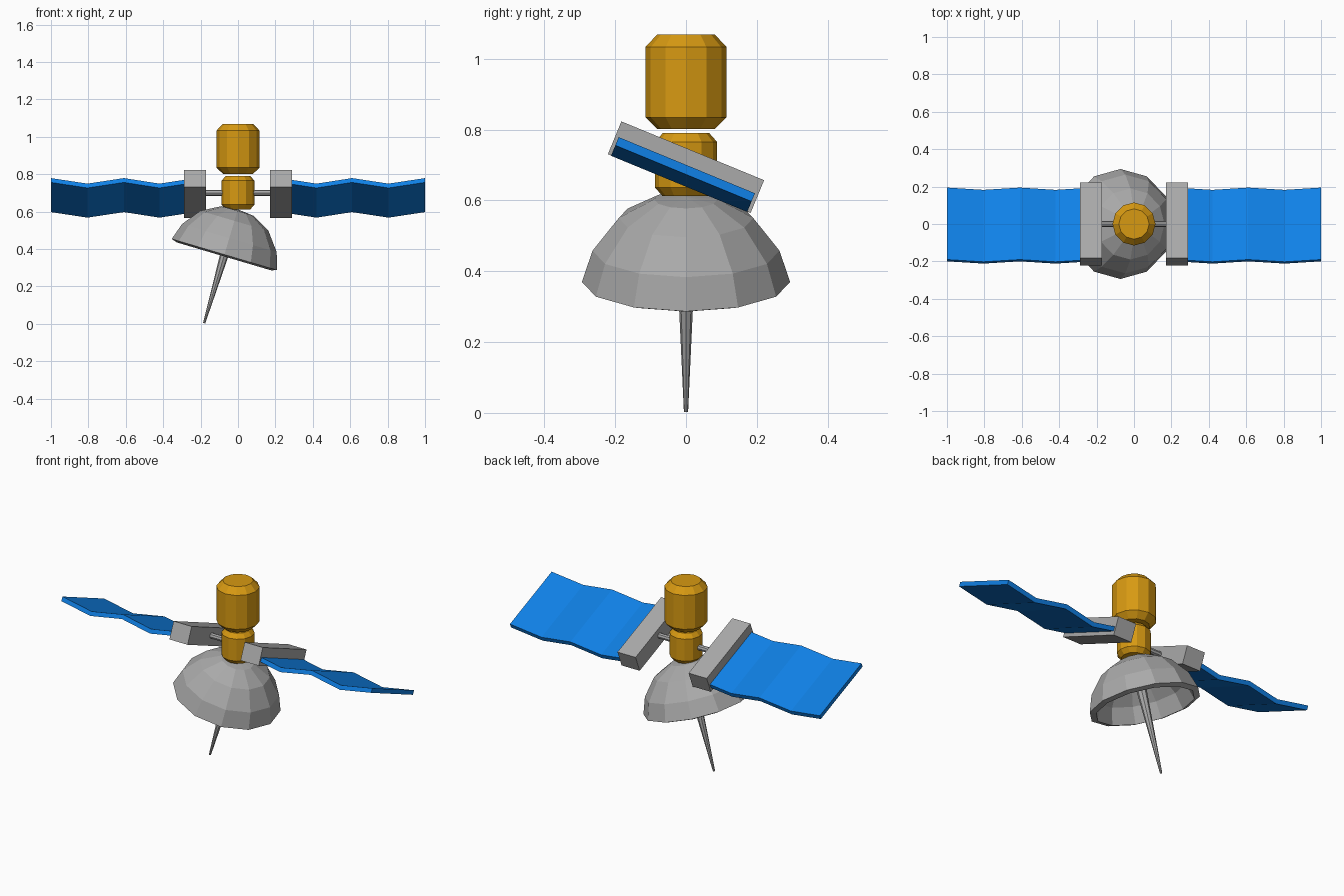
import bpy, bmesh, math
from mathutils import Matrix, Vector

if "Cube" in bpy.data.objects:
    bpy.data.objects.remove(bpy.data.objects["Cube"])


def material(name, col):
    m = bpy.data.materials.new(name)
    m.diffuse_color = (*col, 1)
    m.use_nodes = True
    m.node_tree.nodes["Principled BSDF"].inputs["Base Color"].default_value = m.diffuse_color
    return m


ORANGE = material("orange", (0.68, 0.32, 0.006))
GREY = material("grey", (0.40, 0.40, 0.40))
BLUE = material("blue", (0.005, 0.22, 0.80))


def finish(name, bm, mat, matrix=Matrix()):
    bmesh.ops.recalc_face_normals(bm, faces=bm.faces[:])
    me = bpy.data.meshes.new(name)
    bm.to_mesh(me)
    bm.free()
    me.materials.append(mat)
    ob = bpy.data.objects.new(name, me)
    ob.matrix_world = matrix
    bpy.context.collection.objects.link(ob)
    return ob


def lathe(name, profile, sides, mat, matrix=Matrix()):
    """Closed solid from (radius, height) points; zero radius makes a pole."""
    bm = bmesh.new()
    rings = []
    for r, h in profile:
        if r == 0:
            rings.append([bm.verts.new((0, 0, h))] * sides)
        else:
            rings.append([bm.verts.new((r * math.cos(2 * math.pi * i / sides),
                                        r * math.sin(2 * math.pi * i / sides), h))
                          for i in range(sides)])
    for a, b in zip(rings, rings[1:]):
        for i in range(sides):
            j = (i + 1) % sides
            bm.faces.new(list(dict.fromkeys((a[i], a[j], b[j], b[i]))))
    for ring, p in ((rings[0], profile[0]), (rings[-1], profile[-1])):
        if p[0] > 0:
            bm.faces.new(ring)
    return finish(name, bm, mat, matrix)


# Chamfered body sections
lathe("upper_body", [(.081, .802), (.115, .835), (.115, 1.033), (.081, 1.069)], 12, ORANGE)
lathe("lower_body", [(.066, .612), (.088, .637), (.088, .765), (.066, .79)], 12, ORANGE)

# Tilted hollow dish and its antenna spike
tilt = Matrix.Translation((-.0725, 0, .37)) @ Matrix.Rotation(math.radians(16.5), 4, 'Y')
lathe("dish", [(0, .252), (.09, .243), (.19, .188), (.264, .092), (.294, 0),
               (.262, -.01), (.235, .078), (.168, .16), (.08, .21), (0, .218)], 12, GREY, tilt)
lathe("antenna_spike", [(.033, .225), (.006, -.382)], 8, GREY, tilt)

# Axle through the lower body
lathe("axle", [(.016, -.19), (.016, .19)], 8, GREY,
      Matrix.Translation((0, 0, .70)) @ Matrix.Rotation(math.pi / 2, 4, 'Y'))

# Wing assemblies, pitched about the axle
pitch = Matrix.Translation((0, 0, .694)) @ Matrix.Rotation(math.radians(-22.4), 4, 'X')
for side, s in (("left", -1), ("right", 1)):
    bm = bmesh.new()
    bmesh.ops.create_cube(bm, size=1)
    bmesh.ops.scale(bm, vec=(.117, .436, .10), verts=bm.verts)
    bmesh.ops.translate(bm, vec=(s * .2295, 0, 0), verts=bm.verts)
    finish(side + "_wing_mount", bm, GREY, pitch)

    # Zigzag folded solar panel
    folds = [(.25, .002), (.42, -.026), (.61, .006), (.805, -.026), (1.0, .006)]
    outline = folds + [(x, h - .025) for x, h in reversed(folds)]
    bm = bmesh.new()
    near, far = ([bm.verts.new((s * x, y, h)) for x, h in outline] for y in (-.208, .208))
    n = len(outline)
    for i in range(n):
        j = (i + 1) % n
        bm.faces.new((near[i], near[j], far[j], far[i]))
    for ring in (near, far):
        for i in range(len(folds) - 1):
            bm.faces.new((ring[i], ring[i + 1], ring[n - 2 - i], ring[n - 1 - i]))
    finish(side + "_solar_panel", bm, BLUE, pitch)
